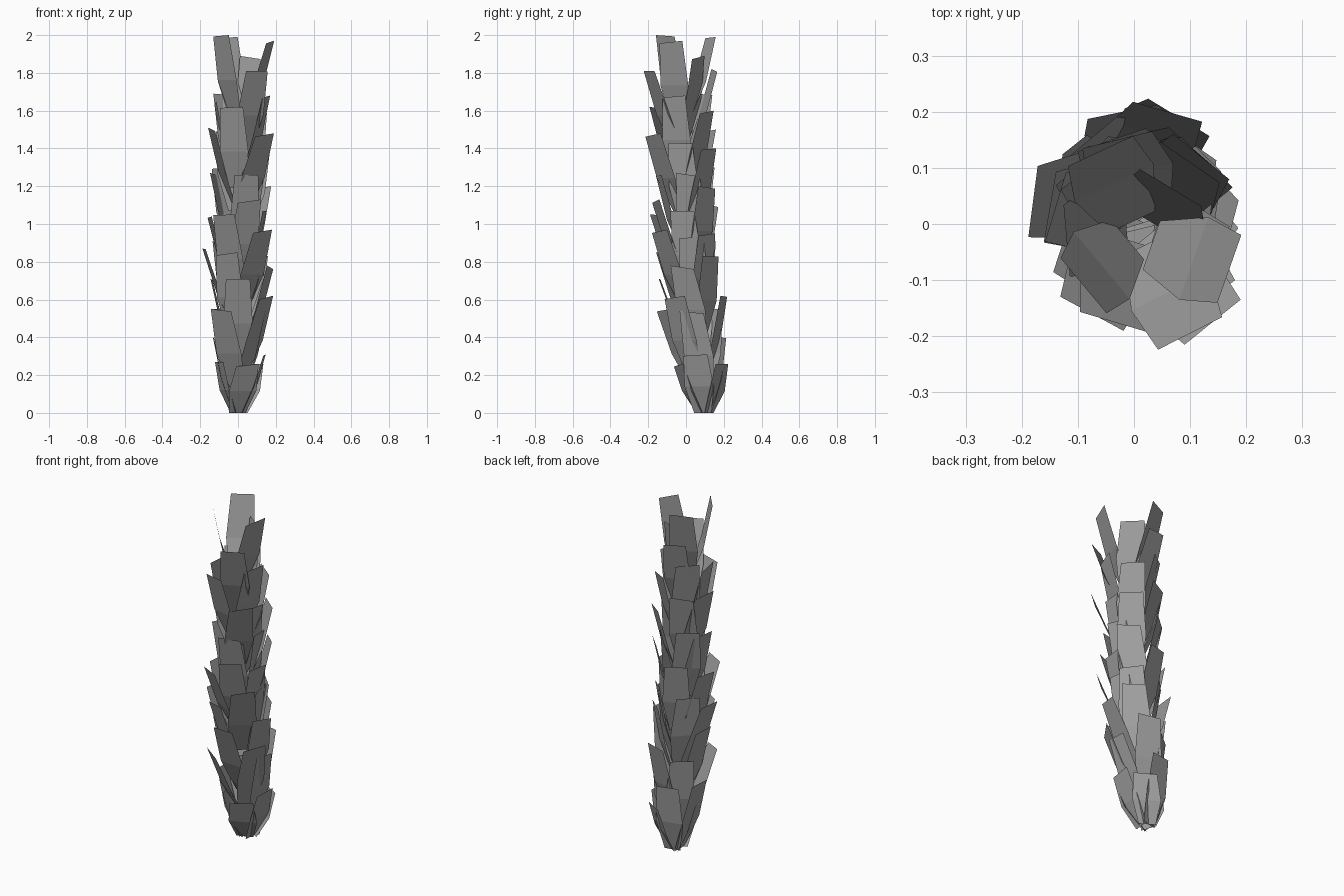
import bpy
import random
from mathutils import Vector

random.seed(7)

cube = bpy.data.objects.get("Cube")
if cube:
    bpy.data.objects.remove(cube, do_unlink=True)

# One plain grey for every leaf
grey = bpy.data.materials.new("leaf_grey")
grey.use_nodes = True
colour = (0.35, 0.35, 0.35, 1.0)
grey.diffuse_color = colour
grey.node_tree.nodes["Principled BSDF"].inputs["Base Color"].default_value = colour

# Shared leaf shape
FULL_LENGTH = 0.43
BASE_RADIUS = 0.025
# Each row: fraction of length, outward bulge, half width
PROFILE = [(0.0, 0.0, 0.046), (0.45, 0.014, 0.078), (1.0, 0.0, 0.064)]

# Gently curved stalk line: (height, y)
STALK = [(0.0, 0.1), (0.25, 0.07), (0.6, 0.035), (1.2, -0.01), (2.0, -0.025)]


def stalk_point(z):
    """Point of the invisible stalk at a given height."""
    y = STALK[-1][1]
    for (z0, y0), (z1, y1) in zip(STALK, STALK[1:]):
        if z <= z1:
            y = y0 + (y1 - y0) * (z - z0) / (z1 - z0)
            break
    return Vector((0.012 * min(1.0, z * 2), y, z))


def make_leaf(name, tip):
    """A tapered sheet running from the stalk out to its tip."""
    outward = (tip - stalk_point(tip.z)).normalized()
    across = Vector((-outward.y, outward.x, 0))
    base = stalk_point(max(0.0, tip.z - FULL_LENGTH)) + outward * BASE_RADIUS
    lean = random.uniform(-0.02, 0.02)
    verts = []
    for t, bulge, half in PROFILE:
        centre = base.lerp(tip, t) + outward * bulge + across * lean * (1 - t)
        for side in (-1, 1):
            point = centre + across * side * half
            # One tip corner sits a little lower than the other
            if t == 1.0 and side * lean > 0:
                point.z -= abs(lean)
            verts.append(point)
    mesh = bpy.data.meshes.new(name)
    mesh.from_pydata(verts, [], [(0, 1, 3, 2), (2, 3, 5, 4)])
    mesh.materials.append(grey)
    leaf = bpy.data.objects.new(name, mesh)
    bpy.context.collection.objects.link(leaf)


# Leaf tips by the side they grow on
LEAVES = {
    "crown_leaf": [
        (-0.09, -0.11, 2.0), (0.17, -0.08, 1.97), (-0.06, 0.13, 1.99),
        (0.065, 0.065, 1.89)],
    "front_leaf": [
        (0.1, -0.195, 1.81), (-0.035, -0.175, 1.62), (0.14, -0.175, 1.48),
        (0.045, -0.145, 1.26), (0.06, -0.16, 1.13), (-0.075, -0.16, 1.05),
        (0.13, -0.14, 0.97), (-0.06, -0.13, 0.85), (0.0, -0.14, 0.71),
        (-0.09, -0.12, 0.55), (0.05, -0.04, 0.26)],
    "right_leaf": [
        (0.15, -0.065, 1.68), (0.13, -0.03, 1.43), (0.13, 0.01, 1.27),
        (0.14, -0.02, 1.07), (0.13, 0.03, 0.93), (0.17, -0.02, 0.78),
        (0.15, -0.06, 0.62), (0.15, 0.03, 0.54), (0.14, 0.05, 0.31)],
    "back_leaf": [
        (-0.03, 0.15, 1.82), (0.1, 0.11, 1.6), (0.12, 0.12, 1.4),
        (0.13, 0.11, 1.2), (0.11, 0.11, 0.95), (0.11, 0.13, 0.83),
        (0.06, 0.2, 0.62), (-0.02, 0.2, 0.4), (0.08, 0.19, 0.26)],
    "left_leaf": [
        (-0.12, -0.03, 1.65), (-0.14, 0.03, 1.51), (-0.13, 0.03, 1.27),
        (-0.15, 0.03, 1.04), (-0.18, 0.04, 0.87), (-0.14, 0.04, 0.71),
        (-0.13, 0.06, 0.4), (-0.1, 0.03, 0.27)],
    "back_left_leaf": [
        (-0.08, 0.1, 1.69), (-0.06, 0.13, 1.5), (-0.09, 0.11, 1.3),
        (-0.04, 0.15, 1.1), (-0.09, 0.11, 0.91), (-0.08, 0.15, 0.55)],
}

for part, tips in LEAVES.items():
    for i, tip in enumerate(tips, 1):
        make_leaf(f"{part}_{i}", Vector(tip))
